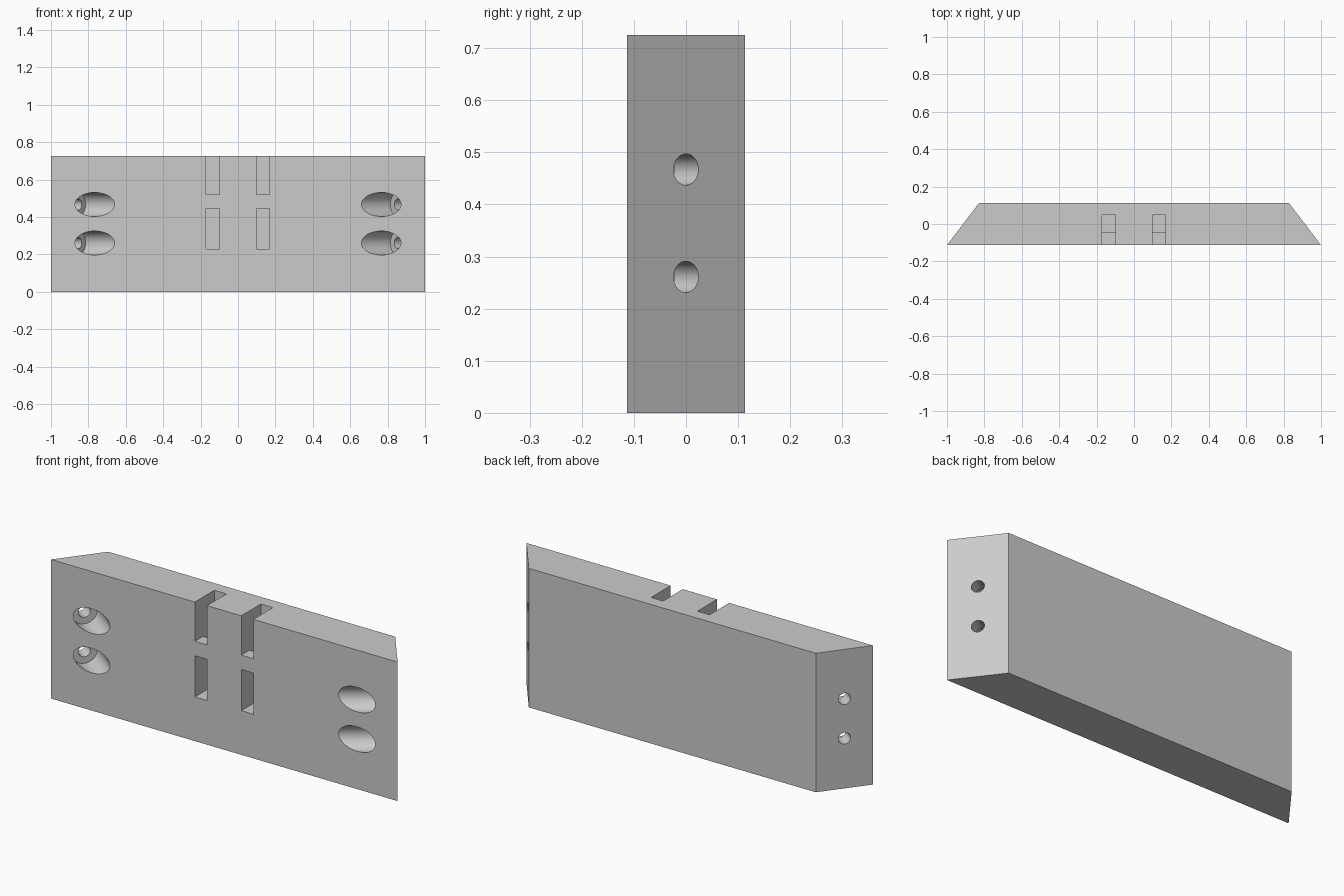
import bpy
import bmesh
import math
from mathutils import Vector

cube = bpy.data.objects.get("Cube")
if cube:
    bpy.data.objects.remove(cube, do_unlink=True)

HALF_DEPTH, HEIGHT = 0.113, 0.725
BACK_HALF = 0.828          # half length of the shorter back face

grey = bpy.data.materials.new("plain grey")
grey.use_nodes = True
grey.diffuse_color = (0.6, 0.6, 0.6, 1)
grey.node_tree.nodes["Principled BSDF"].inputs["Base Color"].default_value = (0.6, 0.6, 0.6, 1)


def prism(name, outline, offset):
    """Extrude a closed outline of 3D points along an offset."""
    bm = bmesh.new()
    face = bm.faces.new([bm.verts.new(p) for p in outline])
    moved = bmesh.ops.extrude_face_region(bm, geom=[face])["geom"]
    bmesh.ops.translate(bm, vec=offset,
                        verts=[v for v in moved if isinstance(v, bmesh.types.BMVert)])
    bmesh.ops.recalc_face_normals(bm, faces=bm.faces)
    mesh = bpy.data.meshes.new(name)
    bm.to_mesh(mesh)
    bm.free()
    mesh.materials.append(grey)
    obj = bpy.data.objects.new(name, mesh)
    bpy.context.collection.objects.link(obj)
    return obj


def drill(name, start, axis, radius, near, far):
    """Round cutter along an axis, between two distances from start."""
    u, w = axis.cross(Vector((0, 0, 1))), Vector((0, 0, 1))
    turns = [math.tau * i / 64 for i in range(64)]
    ring = [start + axis * near + radius * (u * math.cos(a) + w * math.sin(a)) for a in turns]
    return prism(name, ring, axis * (far - near))


def cut(target, cutter):
    cutter.hide_render = True
    mod = target.modifiers.new("cut", 'BOOLEAN')
    mod.operation, mod.solver, mod.object = 'DIFFERENCE', 'EXACT', cutter
    bpy.ops.object.select_all(action='DESELECT')
    target.select_set(True)
    bpy.context.view_layer.objects.active = target
    bpy.ops.object.modifier_apply(modifier=mod.name)
    bpy.data.objects.remove(cutter, do_unlink=True)


# Mitred block
block = prism("mitred_block", [
    (-1, -HALF_DEPTH, 0), (1, -HALF_DEPTH, 0),
    (BACK_HALF, HALF_DEPTH, 0), (-BACK_HALF, HALF_DEPTH, 0)], Vector((0, 0, HEIGHT)))

# Strap channels: open at the top and front, passing behind a small bridge
channel = [(-0.3, 0.23), (0.048, 0.23), (0.048, 0.9), (-0.3, 0.9),
           (-0.3, 0.52), (-0.045, 0.52), (-0.045, 0.445), (-0.3, 0.445)]
for x in (-0.17, 0.098):
    cut(block, prism("strap_channel_cutter", [(x, y, z) for y, z in channel],
                     Vector((0.07, 0, 0))))

# Counterbored screw holes, square to the mitred ends
for side in (-1, 1):
    axis = Vector((side * 2 * HALF_DEPTH, 1 - BACK_HALF, 0)).normalized()
    for z in (0.261, 0.467):
        middle = Vector((side * (1 + BACK_HALF) / 2, 0, z))
        entry = middle - axis * (HALF_DEPTH / axis.y)
        cut(block, drill("counterbore_cutter", entry, axis, 0.064, -0.3, 0.111))
        cut(block, drill("screw_hole_cutter", entry, axis, 0.03, 0.05, 0.4))

bpy.ops.object.shade_smooth_by_angle(angle=math.radians(30))
